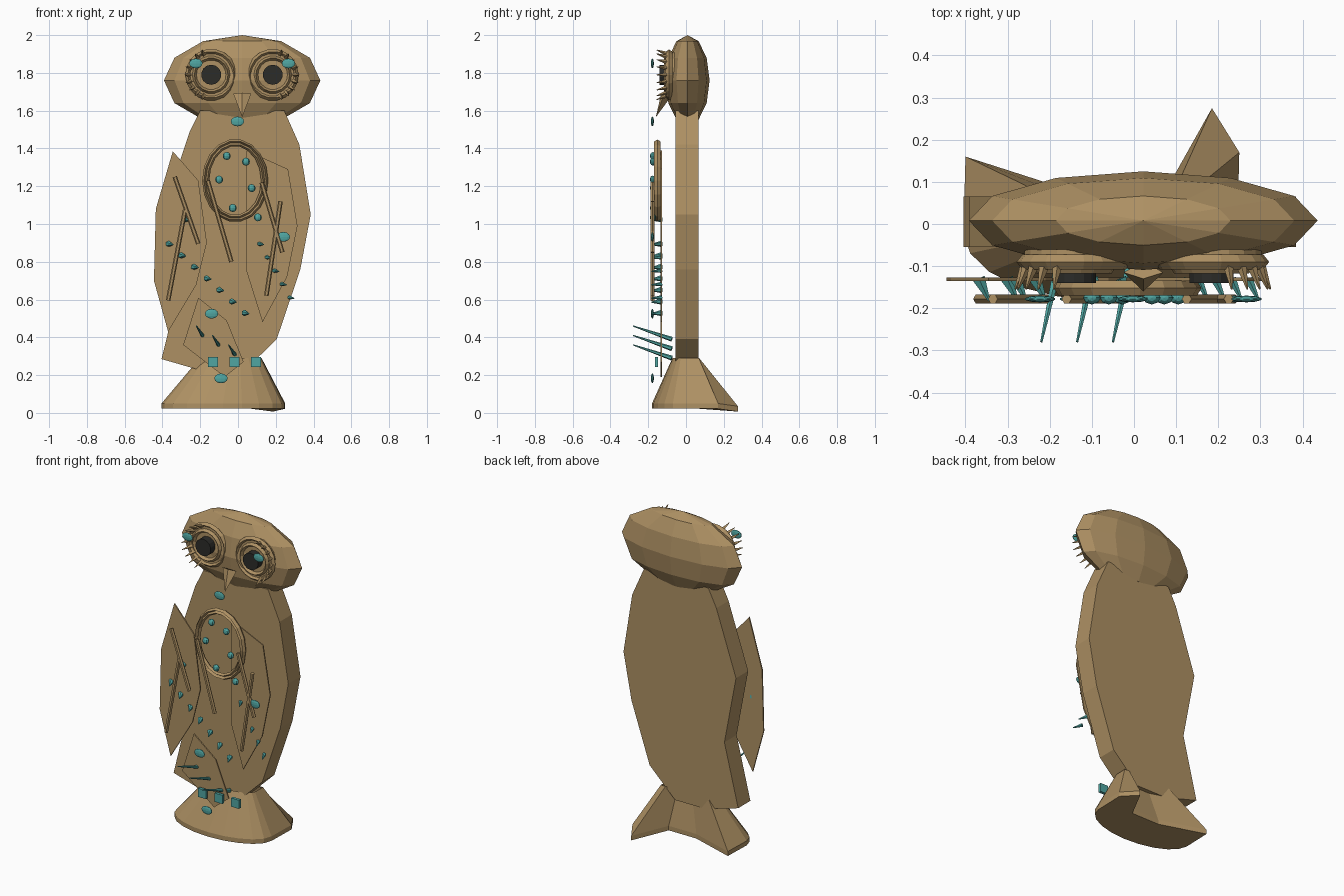
import bpy, bmesh, math
from mathutils import Vector

if "Cube" in bpy.data.objects:
    bpy.data.objects.remove(bpy.data.objects["Cube"], do_unlink=True)


def material(name, rgb):
    m = bpy.data.materials.new(name)
    m.use_nodes = True
    m.diffuse_color = (*rgb, 1)
    m.node_tree.nodes["Principled BSDF"].inputs["Base Color"].default_value = (*rgb, 1)
    return m


brown = material("warm brown", (0.42, 0.28, 0.125))
teal = material("teal", (0.08, 0.38, 0.36))
dark = material("near black", (0.025, 0.025, 0.022))


def finish(name, bm, mat, recalc=True):
    if recalc:
        bmesh.ops.recalc_face_normals(bm, faces=bm.faces)
    me = bpy.data.meshes.new(name)
    bm.to_mesh(me)
    bm.free()
    me.materials.append(mat)
    ob = bpy.data.objects.new(name, me)
    bpy.context.collection.objects.link(ob)
    return ob


def slab(name, outline, y0, y1, mat=brown):
    """Extrude an x-z outline from y0 to y1."""
    bm = bmesh.new()
    face = bm.faces.new([bm.verts.new((x, y0, z)) for x, z in outline])
    new = bmesh.ops.extrude_face_region(bm, geom=[face])["geom"]
    for v in new:
        if isinstance(v, bmesh.types.BMVert):
            v.co.y = y1
    return finish(name, bm, mat)


def ball(name, centre, radii, mat, segs=10, rings=6):
    bm = bmesh.new()
    bmesh.ops.create_uvsphere(bm, u_segments=segs, v_segments=rings, radius=1)
    for v in bm.verts:
        v.co = Vector(centre) + Vector([a * r for a, r in zip(v.co, radii)])
    return finish(name, bm, mat)


def rod(name, a, b, r0, r1, mat, segs=6):
    """Cone or cylinder from a to b."""
    a, b = Vector(a), Vector(b)
    bm = bmesh.new()
    bmesh.ops.create_cone(bm, cap_ends=True, segments=segs, radius1=r0, radius2=r1,
                          depth=(b - a).length)
    rot = (b - a).to_track_quat('Z', 'Y')
    for v in bm.verts:
        v.co = rot @ v.co + (a + b) / 2
    return finish(name, bm, mat)


def ring(name, centre, rx, rz, width, depth, segs=18):
    """Elliptical hoop facing the front, with a four-sided section."""
    bm = bmesh.new()
    loops = []
    for i in range(segs):
        t = 2 * math.pi * i / segs
        section = [(0, 0), (-width / 2, -depth / 2), (-width, 0), (-width / 2, depth / 2)]
        loops.append([bm.verts.new((centre[0] + (rx + d) * math.cos(t), centre[1] + y,
                                    centre[2] + (rz + d) * math.sin(t))) for d, y in section])
    for i in range(segs):
        p, q = loops[i], loops[(i + 1) % segs]
        for j in range(4):
            k = (j + 1) % 4
            bm.faces.new((p[j], p[k], q[k], q[j]))
    return finish(name, bm, brown)


# Head and body
ball("head", (0.022, 0.008, 1.76), (0.414, 0.117, 0.24), brown, 12, 6)
slab("body", [(-0.2, 1.6), (0.245, 1.6), (0.325, 1.42), (0.385, 1.05), (0.33, 0.76),
              (0.205, 0.39), (0.03, 0.22), (-0.18, 0.22), (-0.405, 0.285), (-0.31, 0.67),
              (-0.39, 1.09), (-0.255, 1.49)], -0.055, 0.065)

# Flared base: rounded in front, two points behind
plan = [(-0.4, 0.16)]
for i in range(11):
    t = math.pi * (1 + i / 10)
    plan.append((-0.08 + 0.325 * math.cos(t), -0.02 + 0.16 * math.sin(t)))
plan += [(0.25, 0.17), (0.185, 0.275), (0.07, 0.07), (-0.12, 0.07)]
bm = bmesh.new()
rows = [[], [], []]
for x, y in plan:
    drop = 0.015 if y > 0.2 else 0
    rows[0].append(bm.verts.new((x, y, 0.022 - drop)))
    rows[1].append(bm.verts.new((x, y, 0.05 - drop)))
    rows[2].append(bm.verts.new((-0.04 + (x + 0.08) * 0.5, min(y * 0.4, 0.07), 0.29)))
n = len(plan)
for low, high in zip(rows, rows[1:]):
    for i in range(n):
        j = (i + 1) % n
        quad = [low[i], low[j], high[j], high[i]]
        bm.faces.new(quad[::-1] if i in (n - 3, n - 1) else quad)
bm.faces.new(rows[0][::-1])
finish("flared_base", bm, brown, recalc=False)

# Wings and tail: thin leaves in front of the body
slab("right_wing", [(-0.345, 1.385), (-0.21, 1.23), (-0.165, 0.9), (-0.22, 0.68),
                    (-0.37, 0.43), (-0.445, 0.7), (-0.435, 1.08)], -0.135, -0.127)
slab("left_wing", [(0.045, 1.39), (0.265, 1.29), (0.315, 0.99), (0.26, 0.72),
                   (0.13, 0.48), (0.045, 0.75)], -0.135, -0.127)
slab("tail_leaf", [(-0.21, 0.61), (-0.06, 0.49), (0.03, 0.27), (-0.07, 0.19),
                   (-0.29, 0.36)], -0.135, -0.127)

# Chest hoops
ring("chest_hoop_outer", (-0.015, -0.152, 1.23), 0.175, 0.22, 0.02, 0.035)
ring("chest_hoop_inner", (-0.015, -0.152, 1.23), 0.157, 0.202, 0.02, 0.03)

# Eyes with lash spikes on the outer side
for side, ex in (("right", -0.142), ("left", 0.184)):
    out = -1 if side == "right" else 1
    ring(side + "_eye_rim", (ex, -0.09, 1.79), 0.137, 0.137, 0.028, 0.035)
    ring(side + "_eye_inner_rim", (ex, -0.1, 1.79), 0.1, 0.1, 0.022, 0.035)
    rod(side + "_eye_disc", (ex, -0.06, 1.79), (ex, -0.095, 1.79), 0.12, 0.12, brown, 18)
    rod(side + "_pupil", (ex, -0.09, 1.79), (ex, -0.14, 1.79), 0.053, 0.053, dark, 14)
    for i in range(9):
        t = math.radians(-70 + i * 17.5)
        dx, dz = out * math.cos(t), math.sin(t)
        rod(side + "_lash", (ex + dx * 0.115, -0.095, 1.79 + dz * 0.115),
            (ex + dx * 0.14, -0.155, 1.79 + dz * 0.14), 0.013, 0.002, brown, 4)

# Beak
bm = bmesh.new()
tip = bm.verts.new((0.022, -0.16, 1.565))
rim = [bm.verts.new(c) for c in ((-0.025, -0.115, 1.69), (0.022, -0.13, 1.695),
                                 (0.07, -0.115, 1.69), (0.022, -0.09, 1.66))]
bm.faces.new(rim)
for i in range(4):
    bm.faces.new((rim[i], rim[(i + 1) % 4], tip))
finish("beak", bm, brown)

# Feather bars
for x0, z0, x1, z1 in ((-0.335, 1.25, -0.21, 0.895), (-0.28, 1.075, -0.37, 0.595),
                       (-0.16, 1.23, -0.035, 0.8), (0.125, 1.22, 0.235, 0.85),
                       (0.225, 1.12, 0.15, 0.62)):
    rod("feather_bar", (x0, -0.178, z0), (x1, -0.178, z1), 0.012, 0.012, brown, 6)

# Teal jewels, beads, thorns, spikes and tiles
for x, z in ((-0.223, 1.85), (0.267, 1.85), (-0.003, 1.543), (-0.14, 0.525),
             (-0.09, 0.183), (0.24, 0.932)):
    ball("jewel", (x, -0.178, z), (0.037, 0.008, 0.026), teal)
for x, z in ((-0.06, 1.36), (0.042, 1.33), (-0.1, 1.235), (0.072, 1.19),
             (-0.028, 1.085), (0.105, 1.035)):
    ball("bead", (x, -0.175, z), (0.021, 0.016, 0.021), teal, 8, 6)


def thorn(x, z, r):
    rod("thorn", (x - 0.01, -0.13, z), (x + 0.014, -0.182, z - 0.004), r, 0.003, teal)


thorn(-0.27, 1.025, 0.016)
for i in range(7):
    thorn(-0.358 + 0.067 * i, 0.895 - 0.061 * i, 0.017)
for i in range(5):
    thorn(0.122 + 0.04 * i, 0.895 - 0.071 * i, 0.012)
for i in range(3):
    x, z = -0.22 + 0.085 * i, 0.46 - 0.05 * i
    rod("long_spike", (x + 0.045, -0.075, z - 0.07), (x, -0.28, z), 0.013, 0.003, teal)
    x = -0.133 + 0.114 * i
    slab("tile", [(x - 0.027, 0.243), (x + 0.027, 0.243), (x + 0.027, 0.297),
                  (x - 0.027, 0.297)], -0.165, -0.147, teal)
